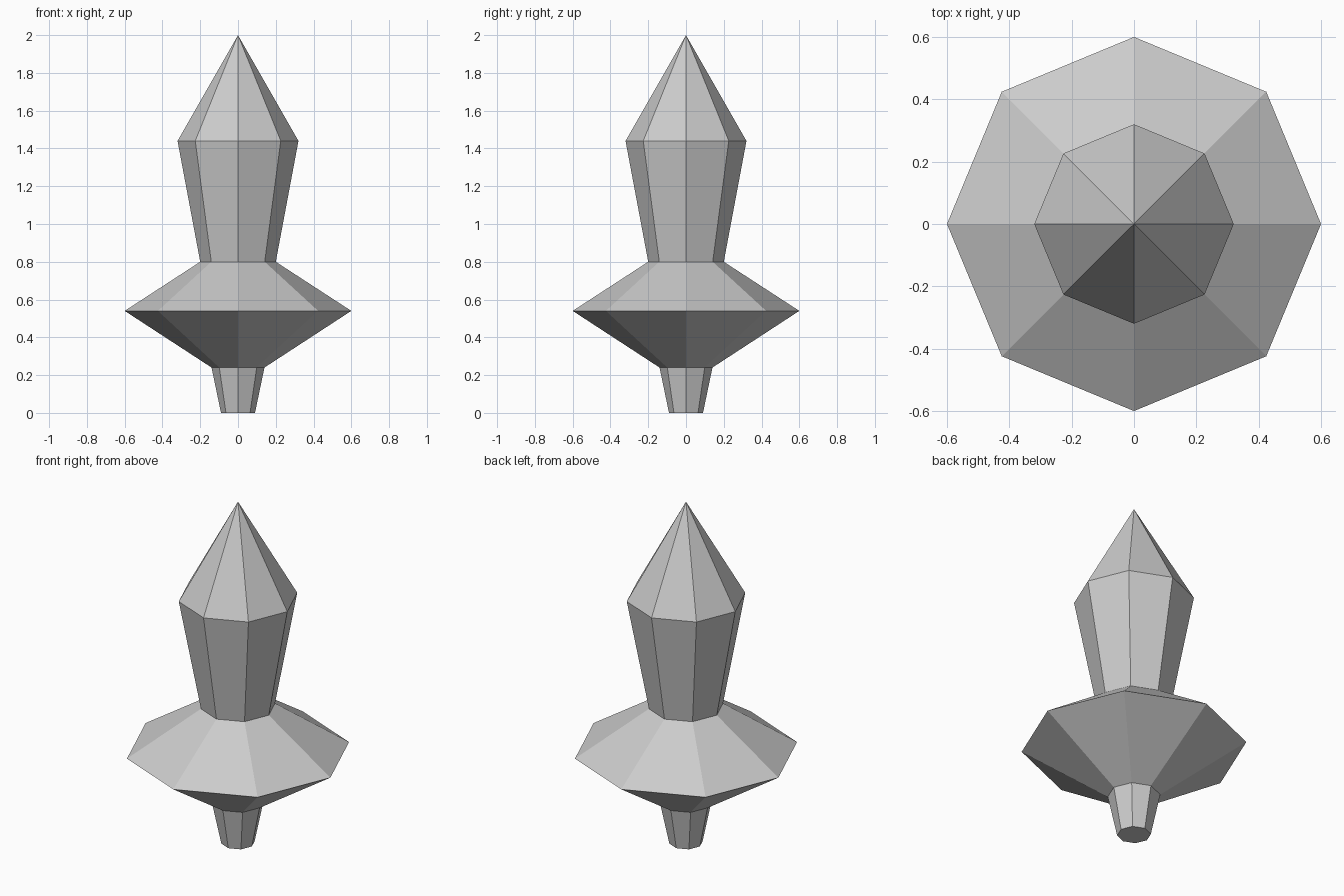
import bpy, bmesh, math

if "Cube" in bpy.data.objects:
    bpy.data.objects.remove(bpy.data.objects["Cube"])

SIDES = 8

# Profile of the spinning top: (radius, height) from the foot to the pointed knob
PROFILE = [(0.09, 0.0), (0.14, 0.24), (0.60, 0.54),
           (0.20, 0.80), (0.32, 1.44), (0.0, 2.0)]

grey = bpy.data.materials.new("plain grey")
grey.diffuse_color = (0.6, 0.6, 0.6, 1.0)
grey.use_nodes = True
grey.node_tree.nodes["Principled BSDF"].inputs["Base Color"].default_value = grey.diffuse_color


def lathe(name, profile, sides, material):
    """Turn a profile around z, with a flat bottom cap and a pointed tip."""
    bm = bmesh.new()
    rings = []
    for r, z in profile[:-1]:
        rings.append([bm.verts.new((r * math.cos(2 * math.pi * i / sides),
                                    r * math.sin(2 * math.pi * i / sides), z))
                      for i in range(sides)])
    tip = bm.verts.new((0, 0, profile[-1][1]))
    bm.faces.new(rings[0][::-1])
    for low, high in zip(rings, rings[1:]):
        for i in range(sides):
            j = (i + 1) % sides
            bm.faces.new((low[i], low[j], high[j], high[i]))
    for i in range(sides):
        bm.faces.new((rings[-1][i], rings[-1][(i + 1) % sides], tip))
    bmesh.ops.recalc_face_normals(bm, faces=bm.faces[:])
    mesh = bpy.data.meshes.new(name)
    bm.to_mesh(mesh)
    bm.free()
    mesh.materials.append(material)
    obj = bpy.data.objects.new(name, mesh)
    bpy.context.collection.objects.link(obj)
    return obj


# Foot, disc, handle and knob in one faceted body
lathe("turned_body", PROFILE, SIDES, grey)
